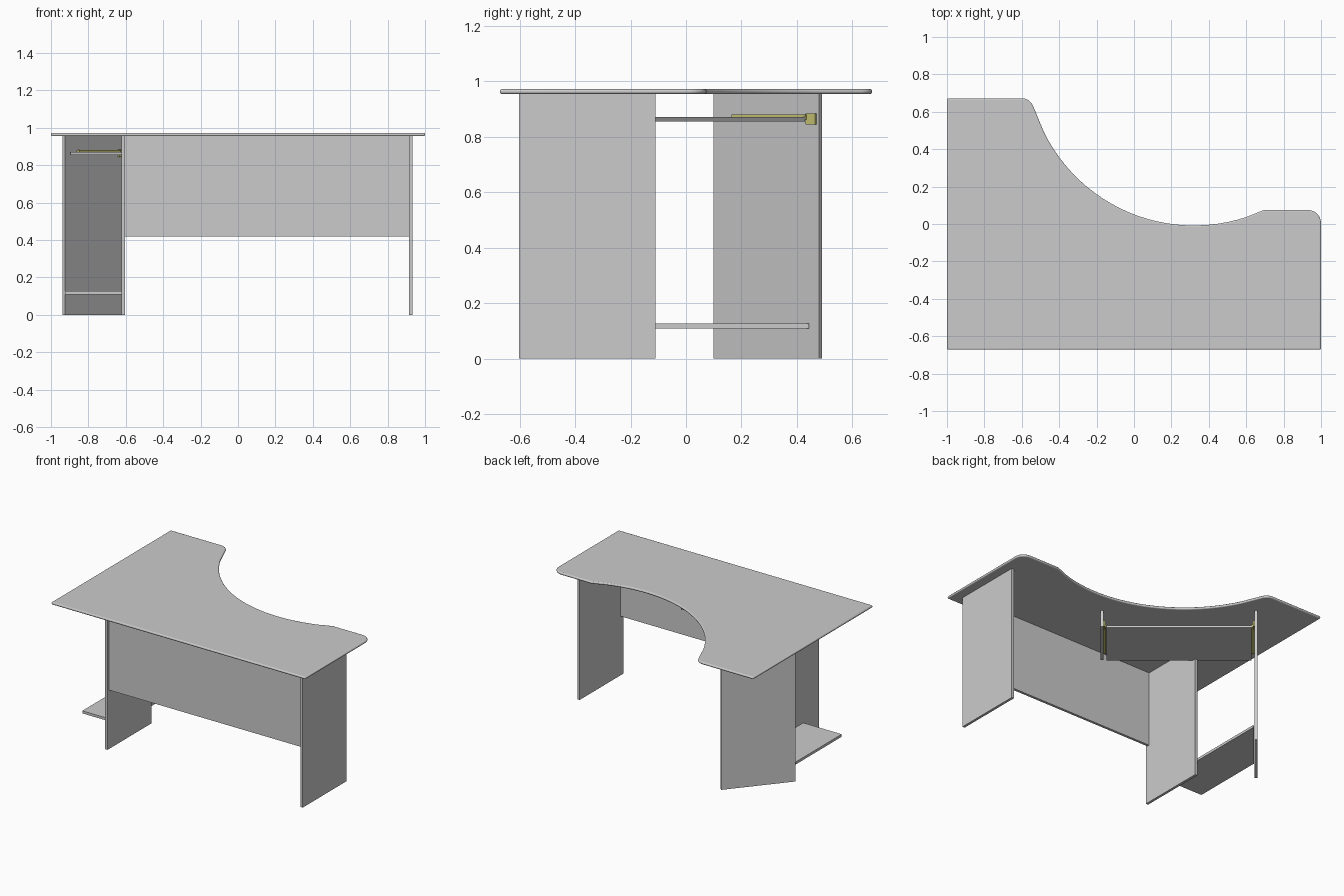
import bpy, bmesh, math
from mathutils import Vector

cube = bpy.data.objects.get("Cube")
if cube:
    bpy.data.objects.remove(cube, do_unlink=True)


def make_material(name, color):
    mat = bpy.data.materials.new(name)
    mat.use_nodes = True
    mat.diffuse_color = color
    mat.node_tree.nodes["Principled BSDF"].inputs["Base Color"].default_value = color
    return mat


GREY = make_material("light_grey_board", (0.6, 0.6, 0.6, 1))
OLIVE = make_material("olive_metal", (0.6, 0.58, 0.18, 1))


def slab(name, outline, z0, z1, mat=GREY):
    """Extrude a flat outline from z0 up to z1."""
    bm = bmesh.new()
    face = bm.faces.new([bm.verts.new((x, y, z0)) for x, y in outline])
    out = bmesh.ops.extrude_face_region(bm, geom=[face])
    top = [v for v in out["geom"] if isinstance(v, bmesh.types.BMVert)]
    bmesh.ops.translate(bm, verts=top, vec=(0, 0, z1 - z0))
    bmesh.ops.recalc_face_normals(bm, faces=bm.faces[:])
    mesh = bpy.data.meshes.new(name)
    bm.to_mesh(mesh)
    bm.free()
    mesh.materials.append(mat)
    obj = bpy.data.objects.new(name, mesh)
    bpy.context.collection.objects.link(obj)
    return obj


def board(name, x0, x1, y0, y1, z0, z1):
    return slab(name, [(x0, y0), (x1, y0), (x1, y1), (x0, y1)], z0, z1)


def arc(cx, cy, r, start, end, steps):
    angles = [math.radians(start + (end - start) * i / steps) for i in range(steps + 1)]
    return [(cx + r * math.cos(a), cy + r * math.sin(a)) for a in angles]


TOP, UNDER = 0.972, 0.955
THICK = 0.018

# Desktop with a curved recess and softened edges
outline = [(-1, -0.672), (1, -0.672)]
outline += arc(0.93, 0.005, 0.07, 0, 90, 6)
outline += [(0.695, 0.075)]
outline += arc(0.32, 0.885, 0.893, -71.5, -154, 24)
outline += arc(-0.6, 0.607, 0.065, 25, 90, 6)
outline += [(-1, 0.672)]
desktop = slab("desktop", outline, UNDER, TOP)
bevel = desktop.modifiers.new("rounded_edge", "BEVEL")
bevel.width = 0.007
bevel.segments = 3
bevel.limit_method = "ANGLE"
bevel.angle_limit = math.radians(60)
bpy.context.view_layer.objects.active = desktop
desktop.select_set(True)
bpy.ops.object.shade_smooth_by_angle()

# Upright legs and the front panel between them
board("left_leg", 0.914, 0.932, -0.603, -0.11, 0, UNDER)
board("inner_leg", -0.623, -0.605, -0.603, -0.11, 0, UNDER)
board("front_panel", -0.605, 0.914, -0.588, -0.57, 0.42, UNDER)

# Diagonal frame: s runs along the corner leg, g away from its inner face
ANGLE = math.radians(50)
ALONG = Vector((math.cos(ANGLE), math.sin(ANGLE)))
AWAY = Vector((math.sin(ANGLE), -math.cos(ANGLE)))
CORNER = Vector((-0.925, 0.1))


def diagonal_board(name, s0, s1, g0, g1, z0, z1, mat=GREY):
    pts = [(s0, g0), (s0, g1), (s1, g1), (s1, g0)]
    return slab(name, [CORNER + ALONG * s + AWAY * g for s, g in pts], z0, z1, mat)


# Corner leg and the short hanger that carries the other end of the tray
SPAN = 0.97
diagonal_board("corner_leg", 0, 0.495, -THICK, 0, 0, UNDER)
diagonal_board("tray_hanger", 0.065, 0.495, SPAN, SPAN + THICK, 0.835, UNDER)

# Sliding tray with a metal runner at each end
diagonal_board("keyboard_tray", 0.023, 0.447, 0.02, SPAN - 0.02, 0.855, 0.871)
for side, wall, sign in (("corner", 0, 1), ("hanger", SPAN, -1)):
    def gap(a, b):
        return sorted((wall + sign * a, wall + sign * b))
    diagonal_board(side + "_runner", 0.1, 0.445, *gap(0.001, 0.018), 0.862, 0.88, OLIVE)
    diagonal_board(side + "_runner_stop", 0.44, 0.485, *gap(0.001, 0.01), 0.845, 0.885, OLIVE)

# Low shelf, cut at an angle against the corner leg
slab("low_shelf", [(-0.623, -0.43), (-0.925, -0.43), (-0.925, 0.095),
                   (-0.632, 0.443), (-0.623, 0.443)], 0.108, 0.126)
